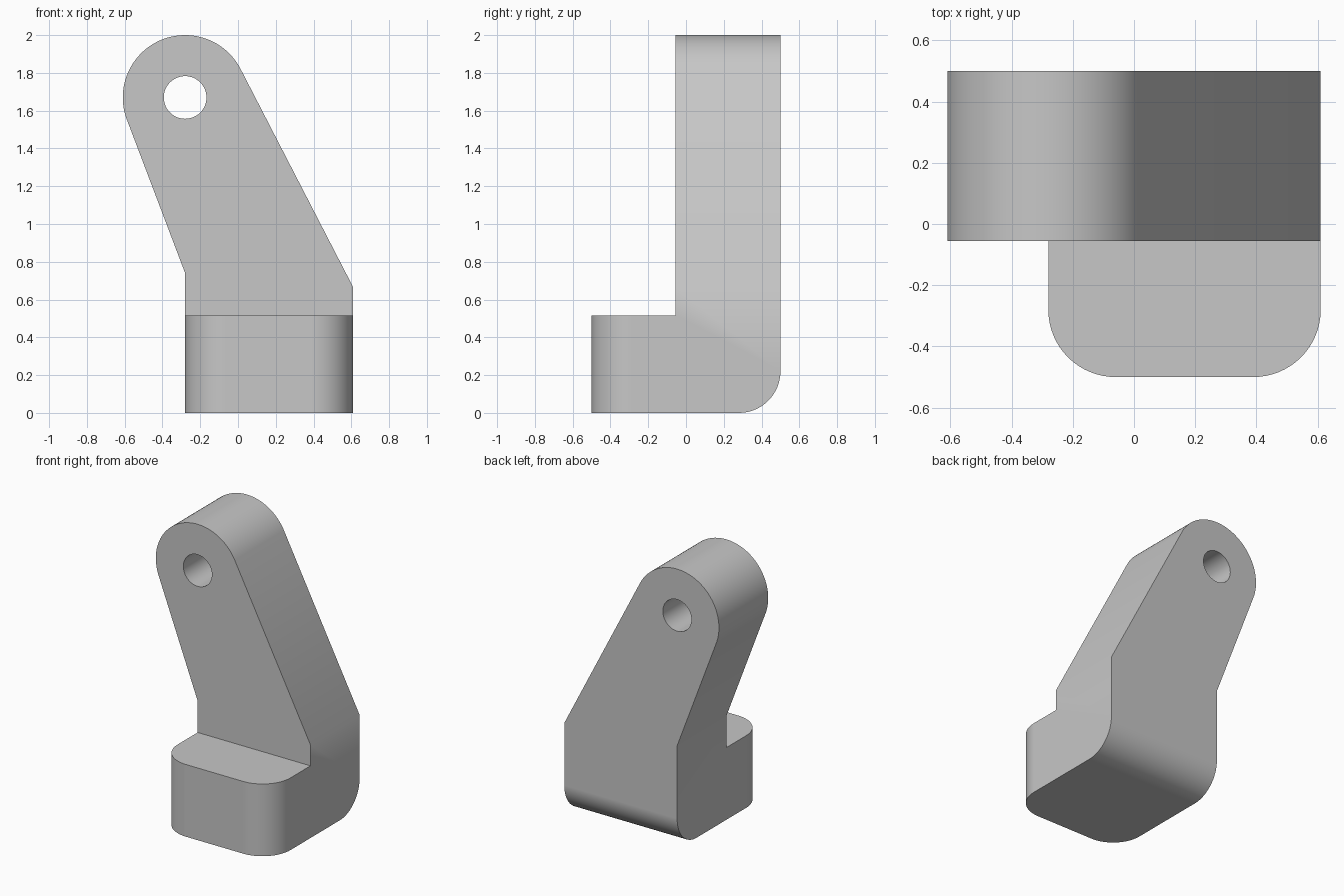
import bpy
import bmesh
from math import cos, sin, radians, pi
from mathutils import Vector

default = bpy.data.objects.get("Cube")
if default:
    bpy.data.objects.remove(default, do_unlink=True)

LEFT, RIGHT = -0.28, 0.61      # sides of the foot
FRONT, STEP, BACK = -0.5, -0.055, 0.5
FOOT_TOP = 0.515
ROUND = 0.22                   # corner radius
EYE_X, EYE_Z = -0.28, 1.67     # centre of the pivot end
EYE_R, HOLE_R = 0.33, 0.113


def arc(radius, start, end, steps):
    """Points on an arc around the pivot centre, angles in degrees."""
    angles = [radians(start + (end - start) * i / steps) for i in range(steps + 1)]
    return [(EYE_X + radius * cos(a), EYE_Z + radius * sin(a)) for a in angles]


def prism(name, points, offset):
    """Extrude a closed outline of 3D points along an offset."""
    bm = bmesh.new()
    face = bm.faces.new([bm.verts.new(p) for p in points])
    extruded = bmesh.ops.extrude_face_region(bm, geom=[face], use_keep_orig=True)
    top = [v for v in extruded["geom"] if isinstance(v, bmesh.types.BMVert)]
    bmesh.ops.translate(bm, vec=Vector(offset), verts=top)
    bmesh.ops.recalc_face_normals(bm, faces=bm.faces)
    mesh = bpy.data.meshes.new(name)
    bm.to_mesh(mesh)
    bm.free()
    obj = bpy.data.objects.new(name, mesh)
    bpy.context.collection.objects.link(obj)
    return obj


def activate(obj):
    bpy.ops.object.select_all(action="DESELECT")
    obj.select_set(True)
    bpy.context.view_layer.objects.active = obj


def combine(obj, cutter, operation):
    """Apply a boolean and remove the cutter."""
    mod = obj.modifiers.new("cut", "BOOLEAN")
    mod.operation, mod.solver, mod.object = operation, "EXACT", cutter
    activate(obj)
    bpy.ops.object.modifier_apply(modifier=mod.name)
    bpy.data.objects.remove(cutter, do_unlink=True)


# Front outline: upright foot, leaning arm and round pivot end
outline = [(LEFT, 0), (RIGHT, 0), (RIGHT, 0.665)]
outline += arc(EYE_R, 27.3, 200.7, 48) + [(LEFT, 0.74)]
bracket = prism("bracket", [(x, -1, z) for x, z in outline], (0, 2, 0))

# Side outline: L-shaped step between foot and arm
side = [(FRONT, 0), (BACK, 0), (BACK, 2.5), (STEP, 2.5), (STEP, FOOT_TOP), (FRONT, FOOT_TOP)]
side = [(y, z if z else -0.0) for y, z in side]
cutter = prism("side_cutter", [(-1, y, z) for y, z in side], (2, 0, 0))
combine(bracket, cutter, "INTERSECT")

# Rounded front corners of the foot and rounded lower back edge
bm = bmesh.new()
bm.from_mesh(bracket.data)
bmesh.ops.remove_doubles(bm, verts=bm.verts, dist=0.0005)
bmesh.ops.dissolve_limit(bm, angle_limit=radians(0.5), verts=bm.verts, edges=bm.edges)


def is_rounded(edge):
    a, b = (v.co for v in edge.verts)
    front_corner = max(a.y, b.y) < FRONT + 0.01 and abs(a.z - b.z) > 0.1
    lower_back = min(a.y, b.y) > BACK - 0.01 and max(a.z, b.z) < 0.01
    return front_corner or lower_back


bmesh.ops.bevel(bm, geom=[e for e in bm.edges if is_rounded(e)], offset=ROUND,
                offset_type="OFFSET", segments=16, profile=0.5, affect="EDGES")
bmesh.ops.recalc_face_normals(bm, faces=bm.faces)
bm.to_mesh(bracket.data)
bm.free()

# Pivot hole
hole = arc(HOLE_R, 0, 360, 48)[:-1]
combine(bracket, prism("hole_cutter", [(x, -1, z) for x, z in hole], (0, 2, 0)), "DIFFERENCE")

# Plain grey finish
grey = bpy.data.materials.new("grey")
grey.use_nodes = True
colour = (0.57, 0.57, 0.57, 1)
grey.diffuse_color = colour
grey.node_tree.nodes["Principled BSDF"].inputs["Base Color"].default_value = colour
bracket.data.materials.clear()
bracket.data.materials.append(grey)

# Smooth curves with crisp edges
activate(bracket)
bpy.ops.object.shade_smooth_by_angle(angle=radians(30))
weighted = bracket.modifiers.new("weighted_normals", "WEIGHTED_NORMAL")
weighted.keep_sharp = True
